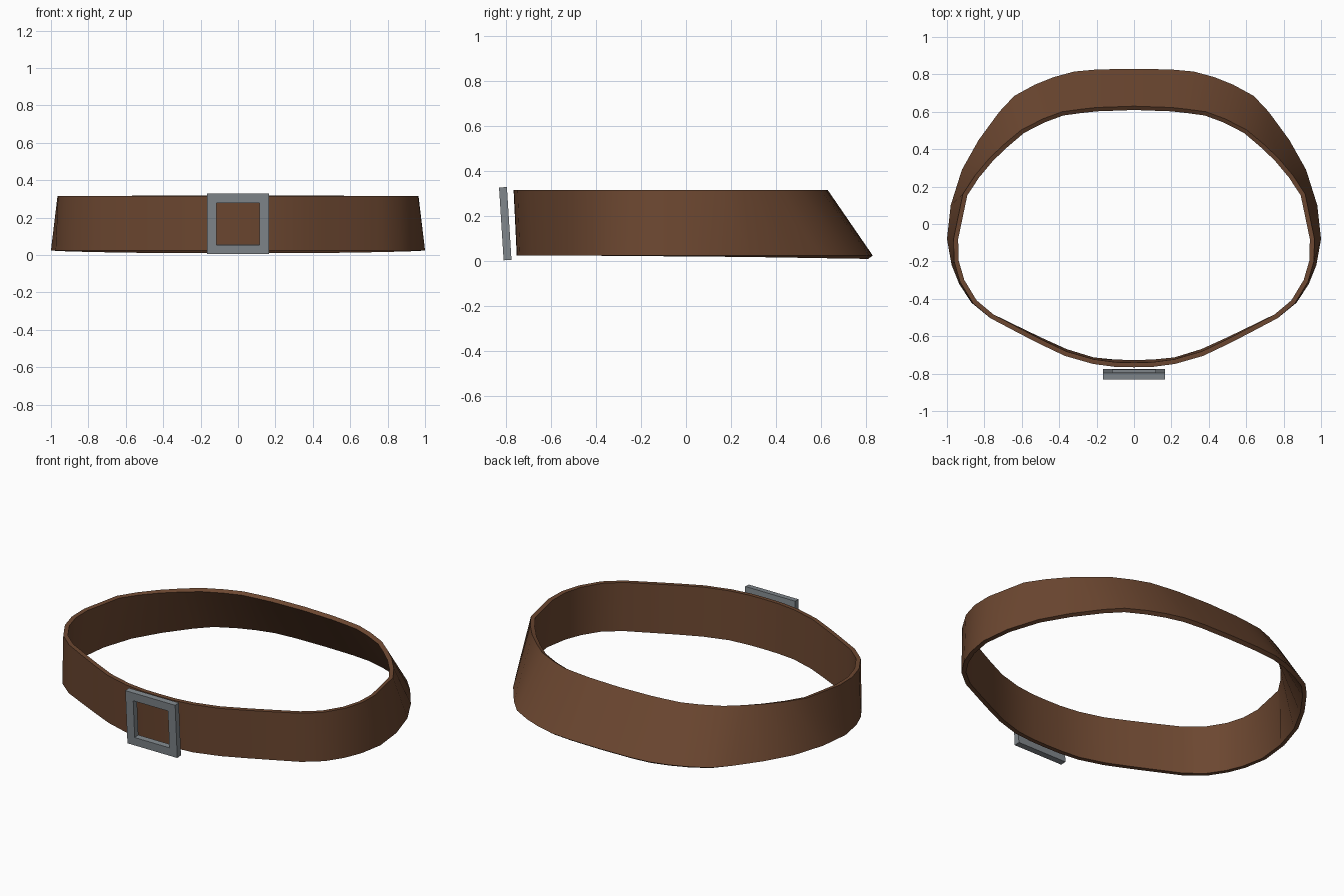
import bpy, bmesh, math
from mathutils import Matrix

cube = bpy.data.objects.get("Cube")
if cube:
    bpy.data.objects.remove(cube)


def material(name, rgb, rough):
    m = bpy.data.materials.new(name)
    m.use_nodes = True
    m.diffuse_color = (*rgb, 1)
    bsdf = next(n for n in m.node_tree.nodes if n.type == 'BSDF_PRINCIPLED')
    bsdf.inputs["Base Color"].default_value = (*rgb, 1)
    bsdf.inputs["Roughness"].default_value = rough
    return m


def make_object(name, bm, mat):
    bmesh.ops.recalc_face_normals(bm, faces=bm.faces)
    mesh = bpy.data.meshes.new(name)
    bm.to_mesh(mesh)
    bm.free()
    mesh.materials.append(mat)
    obj = bpy.data.objects.new(name, mesh)
    bpy.context.collection.objects.link(obj)
    return obj


def mirrored(half):
    """Close a half outline, given from back to front, across x = 0."""
    return half + [(-x, y) for x, y in half[-2:0:-1]]


leather = material("brown leather", (0.15, 0.063, 0.030), 0.7)
metal = material("grey metal", (0.22, 0.245, 0.265), 0.5)

# Strap: lower and upper outlines bridged, flaring out at the back
lower = [(0, .83), (.2, .826), (.32, .815), (.43, .785), (.53, .745), (.64, .685),
         (.72, .60), (.83, .45), (.92, .29), (.98, .10), (1, -.08), (.975, -.22),
         (.935, -.32), (.87, -.42), (.77, -.502), (.60, -.585), (.50, -.633),
         (.37, -.692), (.22, -.738), (.10, -.75), (0, -.752)]
upper = [(0, .63), (.2, .623), (.29, .613), (.385, .60), (.485, .563), (.60, .505),
         (.69, .43), (.77, .355), (.85, .26), (.915, .16), (.965, -.08), (.962, -.20),
         (.93, -.31), (.86, -.425), (.765, -.505), (.60, -.592), (.50, -.643),
         (.37, -.705), (.22, -.748), (.10, -.764), (0, -.766)]
bm = bmesh.new()
rings = [[bm.verts.new((x, y, z)) for x, y in mirrored(half)]
         for half, z in ((lower, .025), (upper, .316))]
count = len(rings[0])
for i in range(count):
    j = (i + 1) % count
    bm.faces.new((rings[0][i], rings[0][j], rings[1][j], rings[1][i]))
strap = make_object("strap", bm, leather)
solid = strap.modifiers.new("thickness", 'SOLIDIFY')
solid.thickness = 0.025
solid.offset = -1

# Apply the thickness, then smooth the band while keeping its rims sharp
bpy.ops.object.select_all(action='DESELECT')
strap.select_set(True)
bpy.context.view_layer.objects.active = strap
bpy.ops.object.modifier_apply(modifier=solid.name)
bpy.ops.object.shade_smooth_by_angle(angle=math.radians(35))

# Buckle: square frame, slightly tilted to follow the strap
bm = bmesh.new()
loops = []
for half_width, half_height in ((.165, .162), (.115, .113)):
    for y in (-.0175, .0175):
        loops.append([bm.verts.new((sx * half_width, y, sz * half_height))
                      for sx, sz in ((-1, -1), (1, -1), (1, 1), (-1, 1))])
outer_front, outer_back, inner_front, inner_back = loops
for a, b in ((outer_front, inner_front), (outer_back, inner_back),
             (outer_front, outer_back), (inner_front, inner_back)):
    for i in range(4):
        j = (i + 1) % 4
        bm.faces.new((a[i], a[j], b[j], b[i]))
bmesh.ops.transform(bm, verts=bm.verts, matrix=Matrix.Translation((0, -.803, .167))
                    @ Matrix.Rotation(math.radians(3.6), 4, 'X'))
make_object("buckle", bm, metal)
